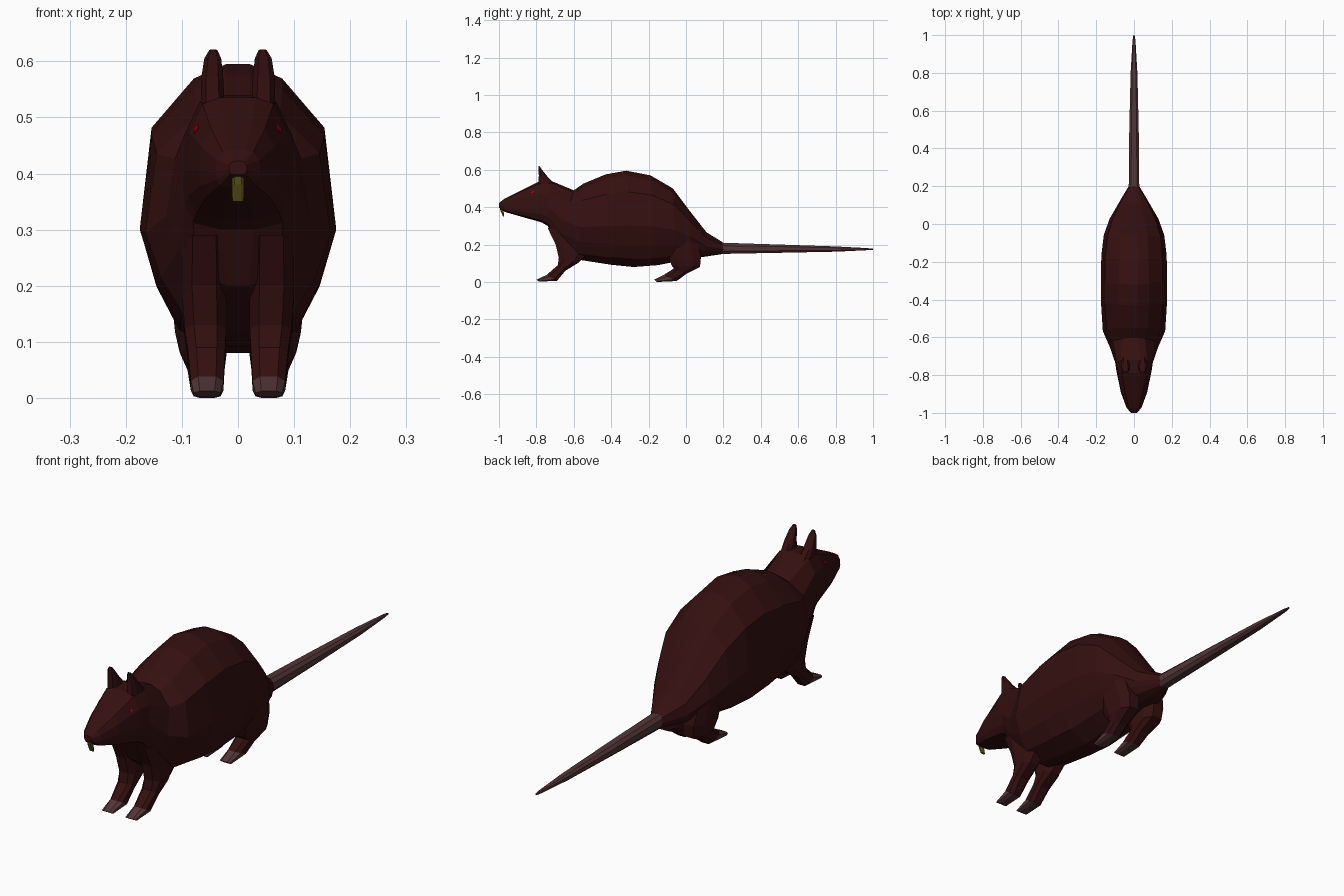
import bpy, bmesh
from mathutils import Vector

if "Cube" in bpy.data.objects:
    bpy.data.objects.remove(bpy.data.objects["Cube"])


def material(name, rgb):
    m = bpy.data.materials.new(name)
    m.diffuse_color = (*rgb, 1)
    m.use_nodes = True
    m.node_tree.nodes["Principled BSDF"].inputs["Base Color"].default_value = m.diffuse_color
    return m


FUR = material("dark brown fur", (0.035, 0.005, 0.005))
SKIN = material("dull pink skin", (0.085, 0.036, 0.038))
TOOTH = material("yellow tooth", (0.12, 0.095, 0.006))
EYE = material("red eye", (0.4, 0.0, 0.01))

# Half cross-sections: (fraction of half width, fraction from lower to upper point)
HEAD = [(.35, 1), (.68, .95), (.94, .72), (1, .4), (.95, .2), (.8, .05), (.3, 0)]
BODY = [(.12, 1), (.45, .95), (.88, .78), (1, .43), (.83, .23), (.6, .08), (.15, 0)]
OCT = [(.55, 1), (1, .75), (1, .25), (.55, 0)]


def loft(name, rings, mats, section=OCT, skin_from=None, mirror=False):
    """Rings: (upper y, upper z, lower y, lower z, half width, centre x[, section])."""
    bm = bmesh.new()
    loops = []
    for r in rings:
        a, b, w, cx = Vector((0, r[0], r[1])), Vector((0, r[2], r[3])), r[4], r[5]
        half = r[6] if len(r) > 6 else section
        full = half + [(-x, t) for x, t in reversed(half)]
        loops.append([bm.verts.new(b.lerp(a, t) + Vector((cx + x * w, 0, 0)))
                      for x, t in full])
    n = len(loops[0])
    for i, (p, q) in enumerate(zip(loops, loops[1:])):
        for k in range(n):
            f = bm.faces.new((p[k], p[(k + 1) % n], q[(k + 1) % n], q[k]))
            f.material_index = int(skin_from is not None and i >= skin_from)
    bm.faces.new(loops[0])
    end = bm.faces.new(loops[-1])
    end.material_index = int(skin_from is not None)
    bmesh.ops.recalc_face_normals(bm, faces=bm.faces)
    me = bpy.data.meshes.new(name)
    bm.to_mesh(me)
    bm.free()
    for m in mats:
        me.materials.append(m)
    ob = bpy.data.objects.new(name, me)
    bpy.context.collection.objects.link(ob)
    if mirror:
        ob.modifiers.new("mirror", 'MIRROR').use_mirror_merge = False
    return ob


# Head and body in one skin, from nose to tail root
body = loft("body", [
    (-1.0, .422, -1.0, .398, .016, 0, HEAD),
    (-.975, .442, -.97, .375, .04, 0, HEAD),
    (-.89, .485, -.89, .352, .07, 0, HEAD),
    (-.79, .535, -.77, .318, .093, 0, HEAD),
    (-.72, .54, -.74, .30, .10, 0, HEAD),
    (-.60, .49, -.69, .20, .128, 0, BODY),
    (-.55, .525, -.58, .12, .165, 0, BODY),
    (-.43, .575, -.40, .092, .175, 0, BODY),
    (-.32, .595, -.28, .08, .175, 0, BODY),
    (-.19, .57, -.15, .09, .173, 0, BODY),
    (-.07, .50, -.05, .11, .16, 0, BODY),
    (.02, .38, .03, .13, .13, 0, BODY),
    (.11, .265, .10, .135, .085, 0, BODY),
    (.20, .21, .20, .15, .028, 0, BODY)], [FUR])

# Tail
loft("tail", [
    (.19, .21, .19, .15, .028, 0),
    (.50, .20, .50, .156, .025, 0),
    (.80, .19, .80, .162, .018, 0),
    (.97, .181, .97, .17, .008, 0),
    (1.0, .178, 1.0, .172, .003, 0)], [SKIN])

# Front legs with bare feet
loft("front_legs", [
    (-.74, .29, -.50, .26, .038, .06),
    (-.697, .20, -.54, .14, .04, .06),
    (-.68, .13, -.575, .103, .037, .058),
    (-.685, .09, -.645, .06, .033, .056),
    (-.745, .038, -.69, .006, .029, .055),
    (-.80, .012, -.785, .002, .024, .055)],
    [FUR, SKIN], skin_from=4, mirror=True)

# Hind legs with bare feet
loft("hind_legs", [
    (-.11, .24, .06, .22, .05, .075),
    (-.085, .11, .08, .135, .046, .066),
    (-.075, .085, .075, .08, .042, .062),
    (-.065, .072, .0, .042, .033, .057),
    (-.12, .037, -.05, .005, .029, .055),
    (-.17, .012, -.155, 0, .024, .055)],
    [FUR, SKIN], skin_from=4, mirror=True)

# Ears
loft("ears", [
    (-.79, .515, -.70, .52, .021, .045),
    (-.787, .57, -.738, .56, .02, .046),
    (-.789, .607, -.77, .60, .015, .045),
    (-.79, .621, -.782, .618, .007, .044)], [FUR], mirror=True)

# Front teeth
loft("teeth", [
    (-.998, .405, -.975, .395, .010, 0),
    (-.992, .38, -.975, .375, .011, 0),
    (-.978, .35, -.972, .352, .010, 0)], [TOOTH])

# Eyes: tiny diamond plates laid on the head
bpy.context.view_layer.update()
for side, label in ((-1, "right_eye"), (1, "left_eye")):
    ok, loc, nor, _ = body.closest_point_on_mesh(Vector((side * .09, -.825, .487)))
    bpy.ops.mesh.primitive_cylinder_add(vertices=4, radius=.009, depth=.004, location=loc)
    eye = bpy.context.object
    eye.name = label
    eye.rotation_euler = nor.to_track_quat('Z', 'Y').to_euler()
    eye.data.materials.append(EYE)
